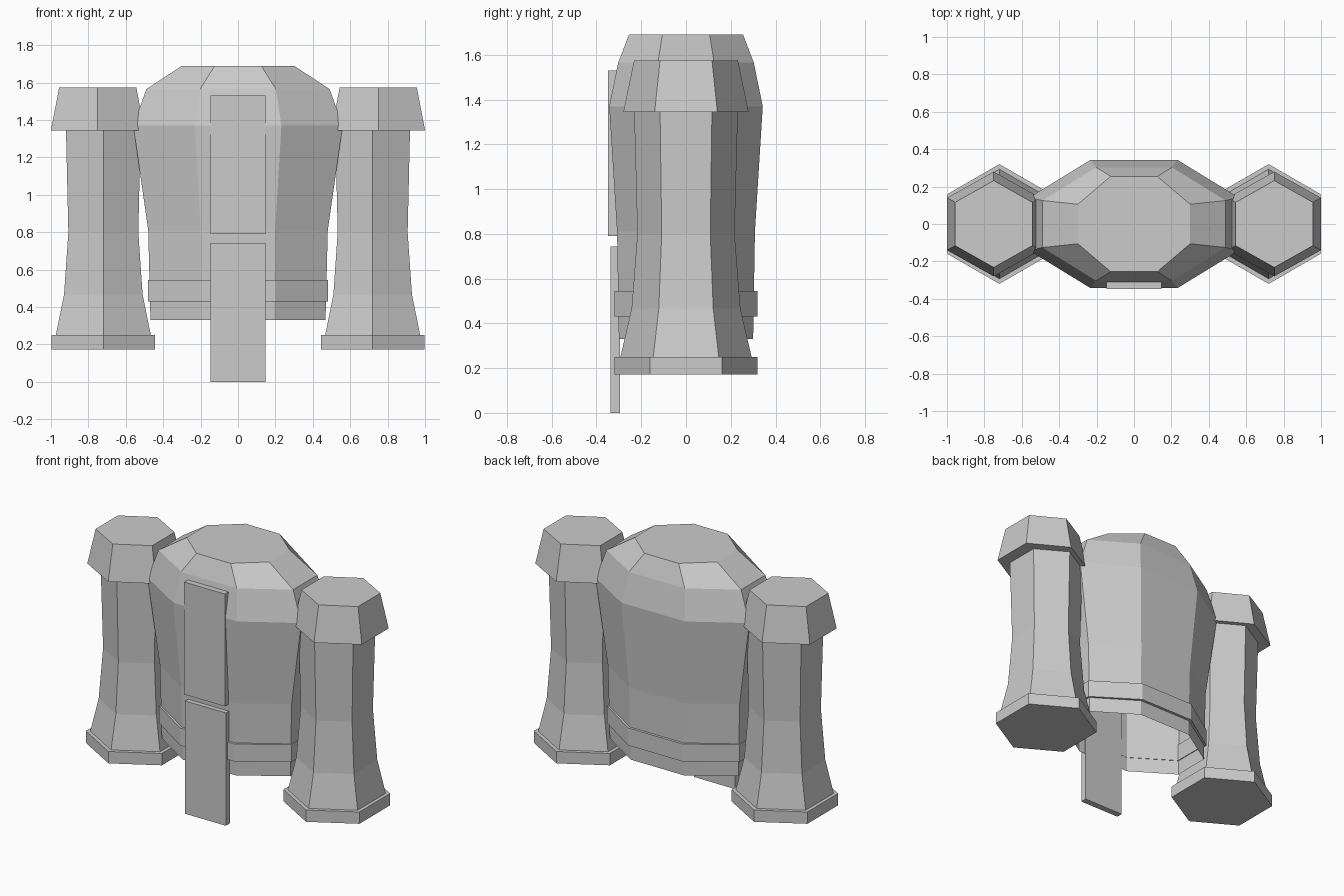
import bpy, bmesh, math

if "Cube" in bpy.data.objects:
    bpy.data.objects.remove(bpy.data.objects["Cube"])

# One plain grey for the whole model
grey = bpy.data.materials.new("light_grey")
grey.diffuse_color = (0.6, 0.6, 0.6, 1.0)
grey.use_nodes = True
grey.node_tree.nodes["Principled BSDF"].inputs["Base Color"].default_value = grey.diffuse_color


def finish(bm, name):
    mesh = bpy.data.meshes.new(name)
    bm.to_mesh(mesh)
    bm.free()
    mesh.materials.append(grey)
    obj = bpy.data.objects.new(name, mesh)
    bpy.context.collection.objects.link(obj)
    return obj


def loft(name, sides, rings, cx=0.0, cap_bottom=True, cap_top=True, closed=False):
    """Stack of n-sided rings; each ring is (z, half_width, half_depth)."""
    angles = [math.pi * (2 * i + 1) / sides for i in range(sides)]
    mx = max(math.cos(a) for a in angles)
    my = max(math.sin(a) for a in angles)
    bm = bmesh.new()
    loops = [[bm.verts.new((cx + hx * math.cos(a) / mx, hy * math.sin(a) / my, z))
              for a in angles] for z, hx, hy in rings]
    pairs = list(zip(loops, loops[1:]))
    if closed:
        pairs.append((loops[-1], loops[0]))
    for low, high in pairs:
        for i in range(sides):
            j = (i + 1) % sides
            bm.faces.new((low[i], low[j], high[j], high[i]))
    if cap_bottom:
        bm.faces.new(loops[0][::-1])
    if cap_top:
        bm.faces.new(loops[-1])
    return finish(bm, name)


def box(name, x, y, z):
    bm = bmesh.new()
    bmesh.ops.create_cube(bm, size=1.0)
    for v in bm.verts:
        v.co = [lo + (c + 0.5) * (hi - lo) for c, (lo, hi) in zip(v.co, (x, y, z))]
    return finish(bm, name)


# Octagonal main body, open underneath
loft("main_body", 8, [(0.33, 0.468, 0.30), (0.81, 0.48, 0.308), (1.37, 0.56, 0.343),
                      (1.565, 0.49, 0.303), (1.69, 0.30, 0.255)], cap_bottom=False)

# Raised band around the lower body
loft("lower_band", 8, [(0.43, 0.465, 0.30), (0.43, 0.482, 0.32),
                       (0.545, 0.482, 0.32), (0.545, 0.465, 0.30)],
     cap_bottom=False, cap_top=False, closed=True)

# Front plates
box("upper_front_plate", (-0.148, 0.148), (-0.348, -0.306), (0.79, 1.53))
box("lower_front_plate", (-0.148, 0.148), (-0.338, -0.296), (0.0, 0.743))

# Hexagonal side cylinders, each with a flared shaft, base rim and cap
for side, s in (("left", -1), ("right", 1)):
    loft(side + "_shaft", 6, [(0.25, 0.254, 0.293), (0.467, 0.21, 0.243),
                              (0.80, 0.187, 0.217), (1.36, 0.20, 0.232)], cx=0.72 * s)
    loft(side + "_base_rim", 6, [(0.172, 0.277, 0.32), (0.25, 0.277, 0.32)], cx=0.72 * s)
    loft(side + "_cap", 6, [(1.345, 0.25, 0.28), (1.575, 0.206, 0.232)], cx=0.75 * s)
